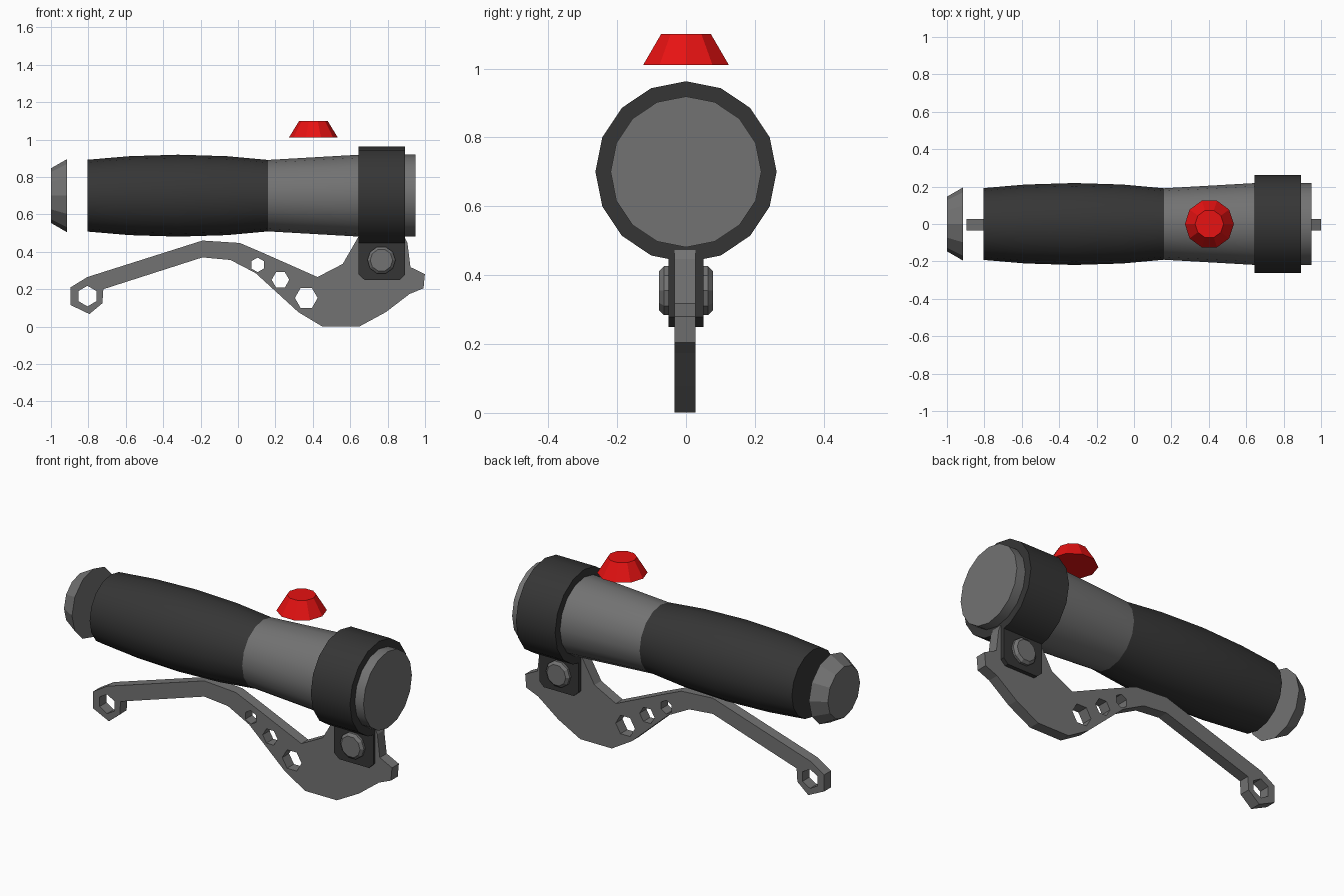
import bpy, bmesh, math
from mathutils import Matrix

if "Cube" in bpy.data.objects:
    bpy.data.objects.remove(bpy.data.objects["Cube"])


def material(name, rgb):
    m = bpy.data.materials.new(name)
    m.diffuse_color = (*rgb, 1)
    m.use_nodes = True
    m.node_tree.nodes["Principled BSDF"].inputs["Base Color"].default_value = m.diffuse_color
    return m


DARK = material("dark_rubber", (0.036, 0.036, 0.036))
GREY = material("grey_metal", (0.17, 0.17, 0.17))
RED = material("red_plastic", (0.80, 0.006, 0.006))

AXIS = {"X": Matrix.Rotation(math.pi / 2, 4, "Y"),
        "Y": Matrix.Rotation(math.pi / 2, 4, "X") @ Matrix.Scale(-1, 4, (0, 0, 1)),
        "Z": Matrix.Identity(4)}


def lathe(name, profile, sides, axis, centre, mat, smooth=False):
    """Capped solid of revolution; profile is (distance along axis, radius)."""
    bm = bmesh.new()
    rings = [[bm.verts.new((r * math.cos(2 * math.pi * i / sides),
                            r * math.sin(2 * math.pi * i / sides), d))
              for i in range(sides)] for d, r in profile]
    for a, b in zip(rings, rings[1:]):
        for i in range(sides):
            j = (i + 1) % sides
            bm.faces.new((a[i], a[j], b[j], b[i]))
    bm.faces.new(rings[0])
    bm.faces.new(rings[-1])
    bm.transform(Matrix.Translation(centre) @ AXIS[axis])
    bmesh.ops.recalc_face_normals(bm, faces=bm.faces)
    me = bpy.data.meshes.new(name)
    bm.to_mesh(me)
    bm.free()
    me.materials.append(mat)
    ob = bpy.data.objects.new(name, me)
    bpy.context.collection.objects.link(ob)
    if smooth:
        bpy.ops.object.select_all(action="DESELECT")
        ob.select_set(True)
        bpy.context.view_layer.objects.active = ob
        bpy.ops.object.shade_smooth_by_angle(angle=math.radians(30))
    return ob


def plate(name, loops, y, thickness, mat):
    """Flat plate in the xz plane; loops after the first are holes."""
    cu = bpy.data.curves.new(name, "CURVE")
    cu.dimensions = "2D"
    cu.fill_mode = "BOTH"
    cu.extrude = thickness / 2
    for pts in loops:
        sp = cu.splines.new("POLY")
        sp.points.add(len(pts) - 1)
        for p, (x, z) in zip(sp.points, pts):
            p.co = (x, z, 0, 1)
        sp.use_cyclic_u = True
        sp.use_smooth = False
    cu.materials.append(mat)
    ob = bpy.data.objects.new(name, cu)
    ob.rotation_euler.x = math.pi / 2
    ob.location.y = y
    bpy.context.collection.objects.link(ob)
    bpy.ops.object.select_all(action="DESELECT")
    ob.select_set(True)
    bpy.context.view_layer.objects.active = ob
    bpy.ops.object.convert(target="MESH")
    bpy.ops.object.shade_flat()


def hexagon(x, z, r, turn):
    return [(x + r * math.cos(math.radians(turn + 60 * i)),
             z + r * math.sin(math.radians(turn + 60 * i))) for i in range(6)]


# Handle, all turned about one axis
MID = (0, 0, 0.70)
lathe("grip", [(-0.805, 0.192), (-0.58, 0.211), (-0.32, 0.219), (-0.06, 0.211), (0.16, 0.191)],
      16, "X", MID, DARK, True)
lathe("collar", [(0.16, 0.191), (0.65, 0.219), (0.948, 0.219)], 16, "X", MID, GREY, True)
lathe("clamp_ring", [(0.645, 0.263), (0.893, 0.263)], 16, "X", MID, DARK, True)
lathe("end_cap", [(-1.0, 0.146), (-0.915, 0.195)], 12, "X", MID, GREY)

# Button floating above the collar
lathe("button", [(1.01, 0.131), (1.10, 0.076)], 10, "Z", (0.403, 0, 0), RED)

# Brake lever with hexagonal holes
outline = [(-0.895, 0.21), (-0.805, 0.265), (-0.19, 0.46), (0.01, 0.447), (0.136, 0.393),
           (0.425, 0.265), (0.56, 0.335), (0.655, 0.50), (0.88, 0.50), (0.906, 0.447),
           (0.922, 0.318), (0.999, 0.28), (0.992, 0.205), (0.917, 0.174), (0.79, 0.077),
           (0.65, 0.001), (0.45, 0.001), (0.323, 0.077), (0.094, 0.286), (-0.04, 0.356),
           (-0.19, 0.37), (-0.72, 0.20), (-0.725, 0.125), (-0.794, 0.067), (-0.895, 0.115)]
holes = [hexagon(-0.805, 0.163, 0.055, 30), hexagon(0.105, 0.33, 0.039, 30),
         hexagon(0.227, 0.25, 0.047, 0), hexagon(0.365, 0.153, 0.061, 0)]
plate("brake_lever", [outline] + holes, -0.003, 0.062, GREY)

# Bracket cheeks either side of the lever, and the pivot bolt through them
cheek = [(0.645, 0.49), (0.645, 0.278), (0.676, 0.25), (0.865, 0.25), (0.893, 0.278), (0.893, 0.49)]
for side, s in (("front", -1), ("back", 1)):
    plate("bracket_" + side, [cheek], s * 0.039, 0.024, DARK)
lathe("pivot_bolt", [(-0.078, 0.060), (-0.064, 0.075), (0.064, 0.075), (0.078, 0.060)],
      10, "Y", (0.767, 0, 0.355), GREY)
